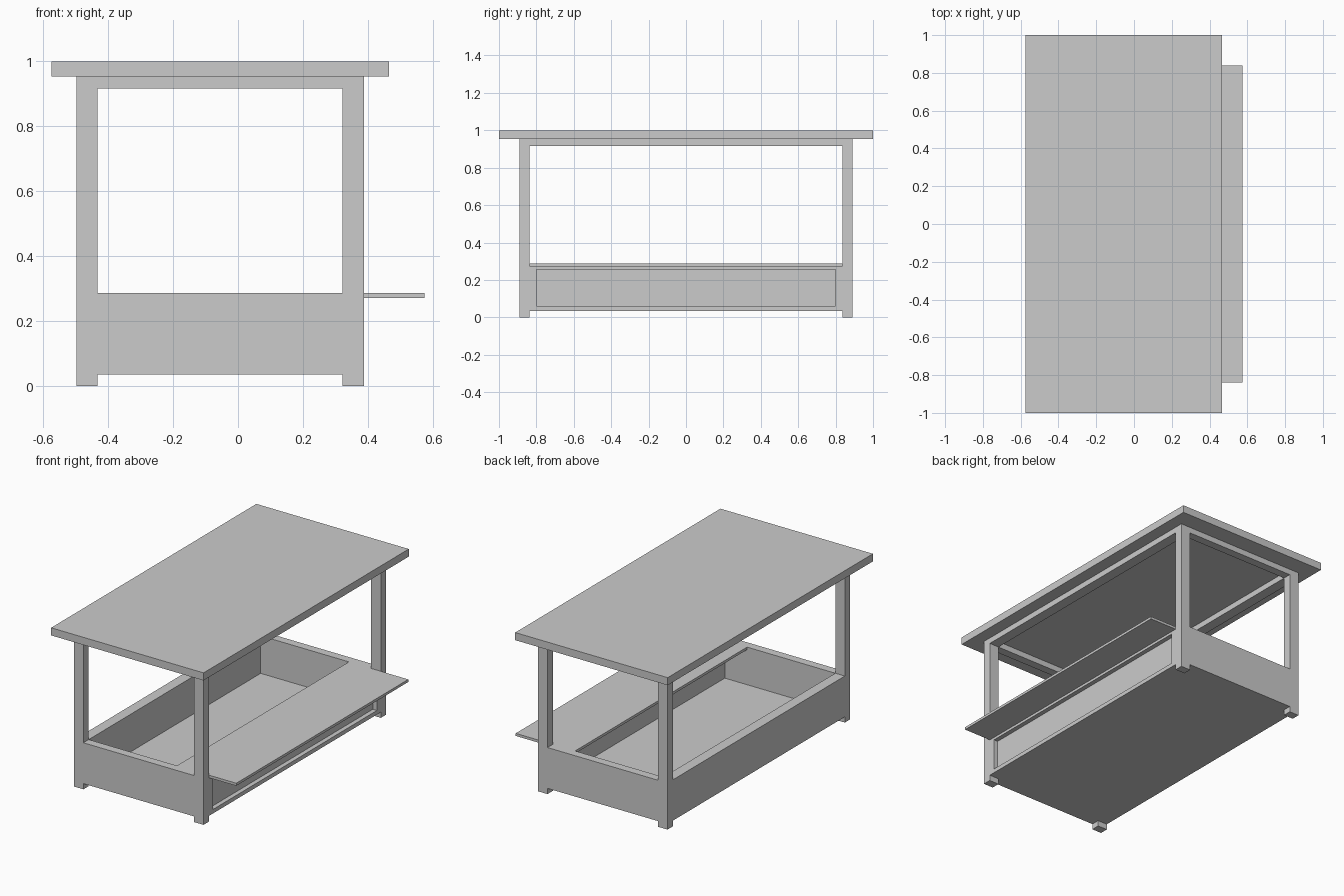
import bpy
import bmesh

if "Cube" in bpy.data.objects:
    bpy.data.objects.remove(bpy.data.objects["Cube"])

# Main dimensions
XL, XR = -0.497, 0.388        # outer body faces
IL, IR = -0.432, 0.322        # inner body faces
Y, YI = 0.89, 0.838           # outer / inner half depth
Z_BASE, Z_RIM, Z_RAIL, Z_ROOF = 0.035, 0.287, 0.917, 0.953


def box(name, x, y, z):
    bm = bmesh.new()
    bmesh.ops.create_cube(bm, size=1)
    for v in bm.verts:
        v.co = [r[0] if c < 0 else r[1] for c, r in zip(v.co, (x, y, z))]
    mesh = bpy.data.meshes.new(name)
    bm.to_mesh(mesh)
    bm.free()
    ob = bpy.data.objects.new(name, mesh)
    bpy.context.collection.objects.link(ob)
    return ob


# Roof slab
box("roof", (-0.575, 0.465), (-1, 1), (Z_ROOF, 1))

# Posts, end walls and end rails, front and back
for label, y in (("front", (-Y, -YI)), ("back", (YI, Y))):
    box(label + "_left_post", (XL, IL), y, (0, Z_ROOF))
    box(label + "_right_post", (IR, XR), y, (0, Z_ROOF))
    box(label + "_wall", (IL, IR), y, (Z_BASE, Z_RIM))
    box(label + "_top_rail", (IL, IR), y, (Z_RAIL, Z_ROOF))

# Long rails under the roof
inner = (-YI, YI)
box("left_top_rail", (XL, IL), inner, (Z_RAIL, Z_ROOF))
box("right_top_rail", (IR, XR), inner, (Z_RAIL, Z_ROOF))

# Bin floor and plain left wall
box("bin_floor", (IL, IR), inner, (Z_BASE, 0.055))
box("left_wall", (XL, IL), inner, (Z_BASE, Z_RIM))

# Right wall: backing panel with a raised border around the recess
PX = 0.36
box("right_panel", (IR, PX), inner, (Z_BASE, 0.271))
box("right_border_bottom", (PX, XR), inner, (Z_BASE, 0.06))
box("right_border_top", (PX, XR), inner, (0.255, 0.271))
box("right_border_front", (PX, XR), (-YI, -0.8), (0.06, 0.255))
box("right_border_back", (PX, XR), (0.8, YI), (0.06, 0.255))

# Serving counter that covers part of the bin and overhangs the right side
box("counter", (0.17, 0.575), inner, (0.271, Z_RIM))
